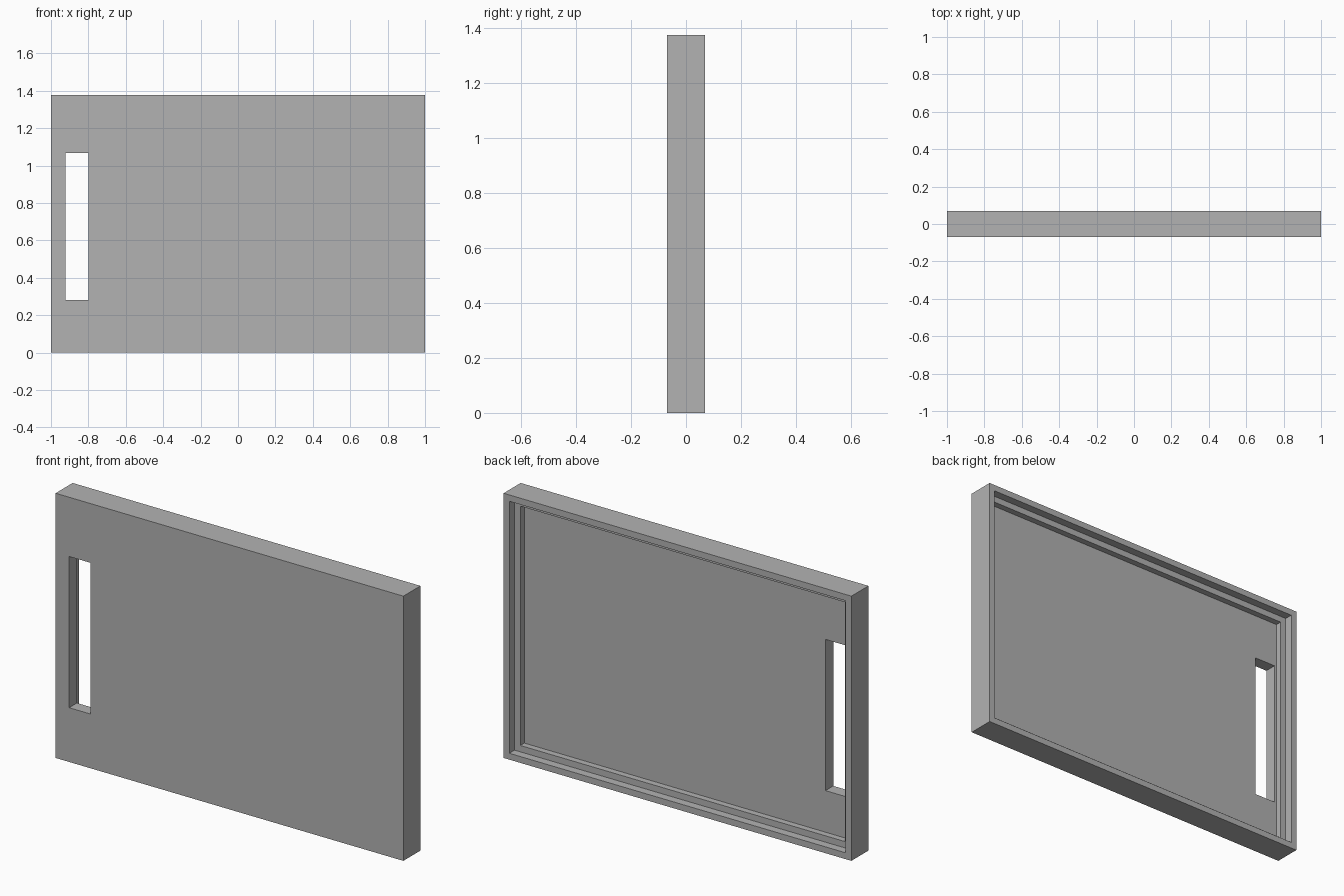
import bpy, bmesh
from mathutils import Matrix, Vector

default = bpy.data.objects.get("Cube")
if default:
    bpy.data.objects.remove(default, do_unlink=True)

WIDTH, DEPTH, HEIGHT = 2.0, 0.14, 1.376
RIM = 0.033                      # width of each step
STEP_DEPTHS = (0.043, 0.033)     # outer and inner recess

grey = bpy.data.materials.new("plain grey")
grey.use_nodes = True
colour = (0.448, 0.448, 0.448, 1)
grey.diffuse_color = colour
grey.node_tree.nodes["Principled BSDF"].inputs["Base Color"].default_value = colour


def box(bm, low, high):
    low, high = Vector(low), Vector(high)
    matrix = Matrix.Translation((low + high) / 2) @ Matrix.Diagonal((*(high - low), 1))
    bmesh.ops.create_cube(bm, size=1, matrix=matrix)


def make_object(name, bm):
    mesh = bpy.data.meshes.new(name)
    bmesh.ops.recalc_face_normals(bm, faces=bm.faces)
    bm.to_mesh(mesh)
    bm.free()
    mesh.materials.append(grey)
    obj = bpy.data.objects.new(name, mesh)
    bpy.context.collection.objects.link(obj)
    return obj


# Panel with a two-step recess in its back face
bm = bmesh.new()
box(bm, (-WIDTH / 2, -DEPTH / 2, 0), (WIDTH / 2, DEPTH / 2, HEIGHT))
bm.normal_update()
back = max(bm.faces, key=lambda f: f.calc_center_median().y)
for depth in STEP_DEPTHS:
    bmesh.ops.inset_region(bm, faces=[back], thickness=RIM, use_even_offset=True)
    back = bmesh.ops.extrude_discrete_faces(bm, faces=[back])["faces"][0]
    bmesh.ops.translate(bm, verts=back.verts, vec=(0, -depth, 0))
    bm.normal_update()
panel = make_object("stepped_panel", bm)

# Tall slot through the panel
bm = bmesh.new()
box(bm, (-0.922, -DEPTH, 0.282), (-0.798, DEPTH, 1.068))
cutter = make_object("slot_cutter", bm)
cutter.hide_render = True
cut = panel.modifiers.new("slot", "BOOLEAN")
cut.operation = "DIFFERENCE"
cut.solver = "EXACT"
cut.object = cutter
bpy.context.view_layer.objects.active = panel
bpy.ops.object.modifier_apply(modifier=cut.name)
bpy.data.objects.remove(cutter, do_unlink=True)
